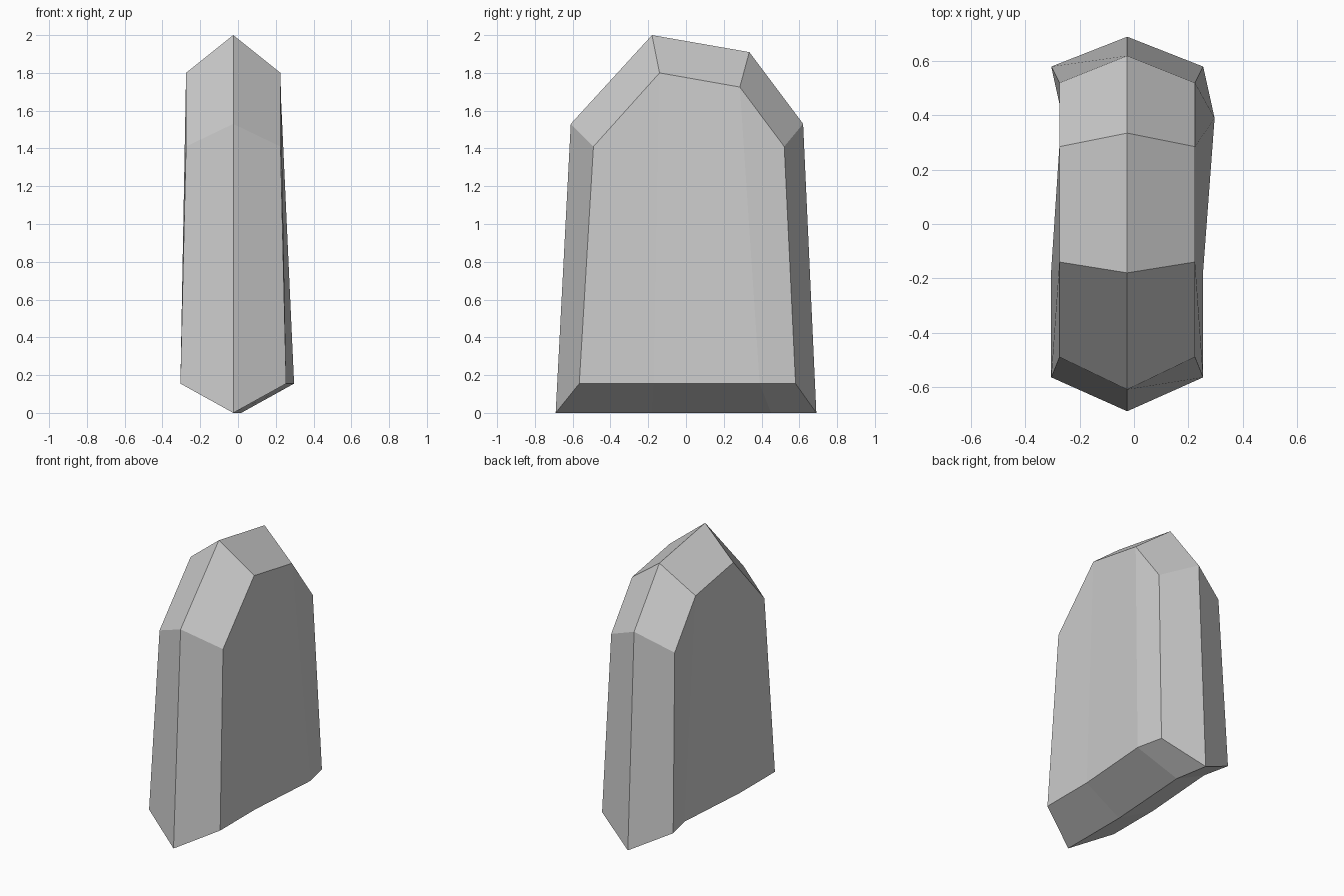
import bpy
import bmesh

cube = bpy.data.objects.get("Cube")
if cube:
    bpy.data.objects.remove(cube, do_unlink=True)

# One flat stone colour
stone = bpy.data.materials.new("grey stone")
stone.use_nodes = True
grey = (0.6, 0.6, 0.6, 1.0)
stone.diffuse_color = grey
stone.node_tree.nodes["Principled BSDF"].inputs["Base Color"].default_value = grey

# Outlines as (y, z): four points along the base, then four over the top
RIDGE = [(-0.69, 0), (-0.18, 0), (0.45, 0), (0.69, 0),
         (0.62, 1.53), (0.335, 1.91), (-0.18, 2), (-0.61, 1.53)]
SIDE = [(-0.565, 0.155), (-0.17, 0.155), (0.39, 0.155), (0.58, 0.155),
        (0.52, 1.41), (0.285, 1.725), (-0.14, 1.8), (-0.49, 1.41)]
CENTRE = -0.025
BASE_HALF, TOP_HALF = 0.28, 0.25
BEND = 0.042  # sideways kink of the base near the back


def add_ring(bm, outline, side):
    """Add one outline; side is -1, 0 or 1 across the thickness."""
    ring = []
    for i, (y, z) in enumerate(outline):
        half = BASE_HALF if i < 4 else TOP_HALF
        shift = BEND if i == 2 else 0
        ring.append(bm.verts.new((CENTRE + shift + side * half, y, z)))
    return ring


bm = bmesh.new()
right = add_ring(bm, SIDE, -1)
middle = add_ring(bm, RIDGE, 0)
left = add_ring(bm, SIDE, 1)

# Bevelled rim on both sides of the ridge
for a, b in ((right, middle), (middle, left)):
    for i in range(8):
        j = (i + 1) % 8
        bm.faces.new((a[i], a[j], b[j], b[i]))

# Broad sides, split into three upright strips
for ring in (right, left):
    for i in range(3):
        bm.faces.new((ring[i], ring[i + 1], ring[6 - i], ring[7 - i]))

bmesh.ops.recalc_face_normals(bm, faces=bm.faces)
mesh = bpy.data.meshes.new("stone_slab")
bm.to_mesh(mesh)
bm.free()
mesh.materials.append(stone)
slab = bpy.data.objects.new("stone_slab", mesh)
bpy.context.collection.objects.link(slab)
